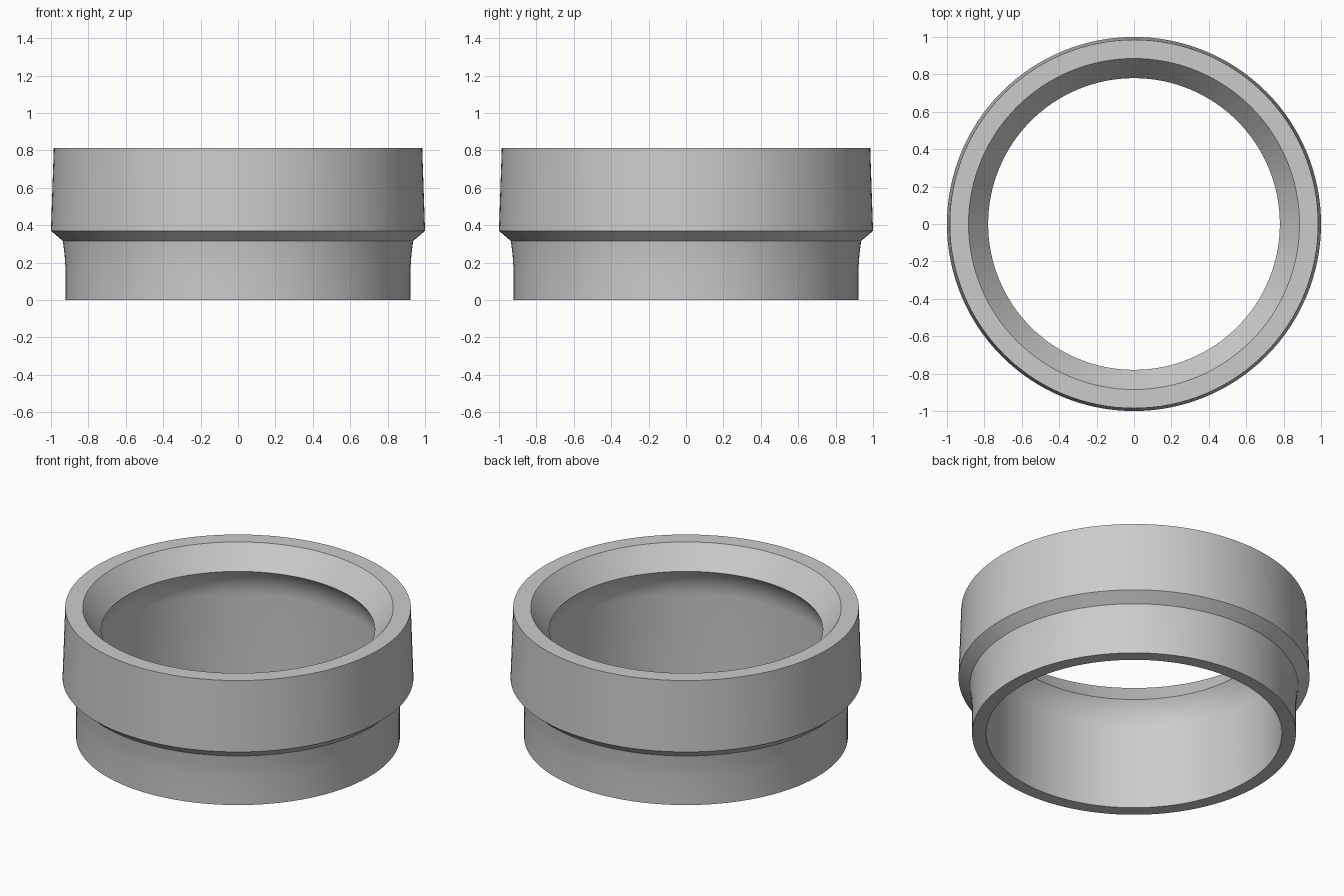
import bpy, bmesh, math

cube = bpy.data.objects.get("Cube")
if cube:
    bpy.data.objects.remove(cube, do_unlink=True)

SEGMENTS = 128

grey = bpy.data.materials.new("light_grey")
grey.use_nodes = True
grey.diffuse_color = (0.6, 0.6, 0.6, 1)
grey.node_tree.nodes["Principled BSDF"].inputs["Base Color"].default_value = (0.6, 0.6, 0.6, 1)

# Outer wall, bottom to top: straight skirt, slight flare, undercut, tapered collar
profile = [(0.843, 0), (0.923, 0), (0.923, 0.18), (0.927, 0.24), (0.936, 0.315),
           (1.0, 0.37), (0.985, 0.812)]
# Bevelled mouth, then a rounded shoulder under the throat down to the bore
profile += [(0.885, 0.812)]
for i in range(9):
    a = math.radians(40 * (1 - i / 8))
    profile.append((0.843 - 0.27 * (1 - math.cos(a)), 0.502 + 0.27 * math.sin(a)))

# Revolve the closed profile into a ring
bm = bmesh.new()
rings = []
for s in range(SEGMENTS):
    t = 2 * math.pi * s / SEGMENTS
    rings.append([bm.verts.new((r * math.cos(t), r * math.sin(t), z)) for r, z in profile])
n = len(profile)
for s in range(SEGMENTS):
    here, after = rings[s], rings[(s + 1) % SEGMENTS]
    for k in range(n):
        j = (k + 1) % n
        bm.faces.new((here[k], after[k], after[j], here[j]))
bmesh.ops.recalc_face_normals(bm, faces=bm.faces)

mesh = bpy.data.meshes.new("ring_collar")
bm.to_mesh(mesh)
bm.free()
mesh.materials.append(grey)
ring = bpy.data.objects.new("ring_collar", mesh)
bpy.context.collection.objects.link(ring)

# Smooth walls with crisp rims
bpy.ops.object.select_all(action="DESELECT")
ring.select_set(True)
bpy.context.view_layer.objects.active = ring
bpy.ops.object.shade_smooth_by_angle(angle=math.radians(25))
